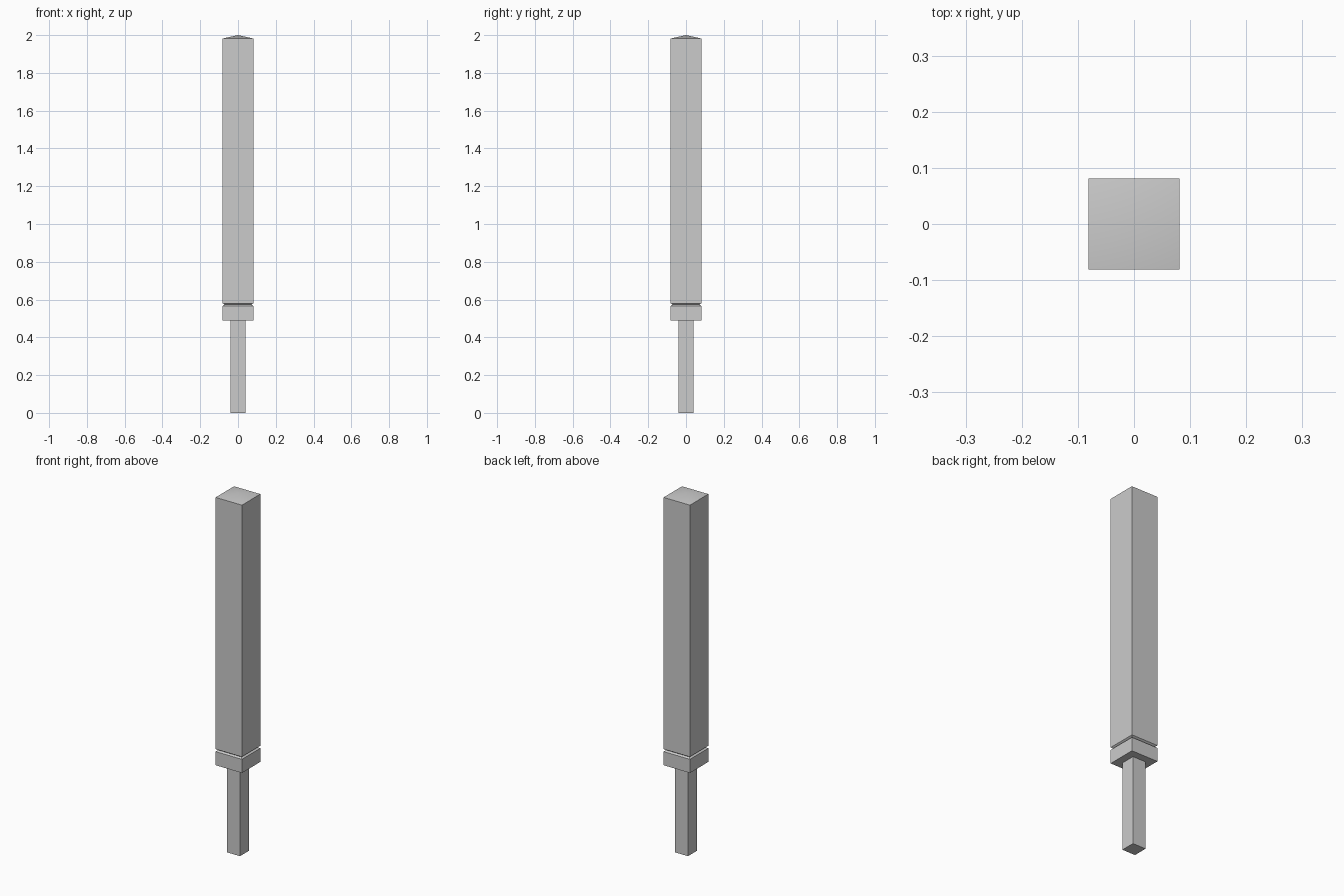
import bpy, bmesh

if "Cube" in bpy.data.objects:
    bpy.data.objects.remove(bpy.data.objects["Cube"])


def square_loft(name, sections):
    """Stack square sections (half width, z); half width 0 makes a point."""
    bm = bmesh.new()
    rings = []
    for h, z in sections:
        corners = [(0, 0)] if h == 0 else [(-h, -h), (h, -h), (h, h), (-h, h)]
        rings.append([bm.verts.new((x, y, z)) for x, y in corners])
    for a, b in zip(rings, rings[1:]):
        for i in range(4):
            j = (i + 1) % 4
            if len(b) == 1:
                bm.faces.new((a[i], a[j], b[0]))
            else:
                bm.faces.new((a[i], a[j], b[j], b[i]))
    for ring in (rings[0], rings[-1]):
        if len(ring) == 4:
            bm.faces.new(ring)
    bmesh.ops.recalc_face_normals(bm, faces=bm.faces)
    mesh = bpy.data.meshes.new(name)
    bm.to_mesh(mesh)
    bm.free()
    obj = bpy.data.objects.new(name, mesh)
    bpy.context.collection.objects.link(obj)
    # soft cap, sharp box edges
    bpy.ops.object.select_all(action='DESELECT')
    bpy.context.view_layer.objects.active = obj
    obj.select_set(True)
    bpy.ops.object.shade_smooth_by_angle(angle=0.52)
    return obj


HALF = 0.081    # half width of the thick post
NECK = 0.071    # half width at the bottom of the groove

# Post with collar, V groove and low pyramid cap
square_loft("post", [
    (HALF, 0.49), (HALF, 0.566),      # collar
    (NECK, 0.573), (HALF, 0.58),      # groove
    (HALF, 1.982), (0, 2.0),          # shaft and cap
])

# Thin ground stake below the collar
square_loft("stake", [(0.04, 0.0), (0.04, 0.50)])
